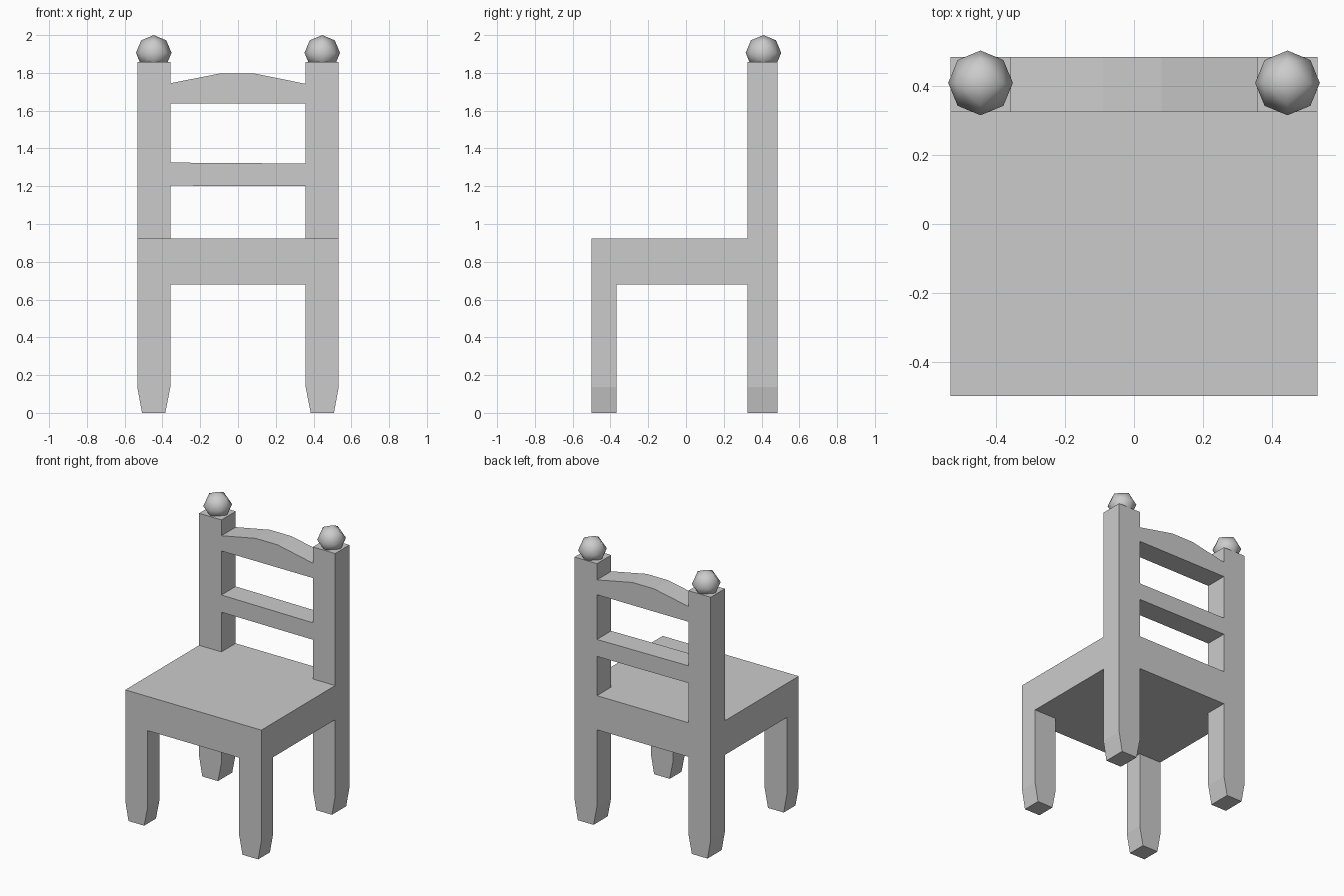
import bpy, bmesh
from itertools import product
from mathutils import Vector

if "Cube" in bpy.data.objects:
    bpy.data.objects.remove(bpy.data.objects["Cube"])


def finish(name, bm):
    bmesh.ops.recalc_face_normals(bm, faces=bm.faces)
    mesh = bpy.data.meshes.new(name)
    bm.to_mesh(mesh)
    bm.free()
    obj = bpy.data.objects.new(name, mesh)
    bpy.context.collection.objects.link(obj)
    return obj


def prism(name, profile, lo, hi, axis="y"):
    """Extrude an XZ profile along y, or an XY profile along z."""
    place = (lambda p: (p[0], lo, p[1])) if axis == "y" else (lambda p: (p[0], p[1], lo))
    offset = (0, hi - lo, 0) if axis == "y" else (0, 0, hi - lo)
    bm = bmesh.new()
    base = bm.faces.new([bm.verts.new(place(p)) for p in profile])
    top = bmesh.ops.extrude_face_region(bm, geom=[base], use_keep_orig=True)["geom"]
    bmesh.ops.translate(bm, vec=offset, verts=[v for v in top if isinstance(v, bmesh.types.BMVert)])
    return finish(name, bm)


def ball(name, center, radius):
    """Once-subdivided octahedron: axis points and edge midpoints on a sphere."""
    bm = bmesh.new()
    for p in product((-1, 0, 1), repeat=3):
        if sum(map(abs, p)) in (1, 2):
            bm.verts.new(Vector(center) + Vector(p).normalized() * radius)
    bmesh.ops.convex_hull(bm, input=bm.verts)
    for f in bm.faces:
        f.smooth = True
    return finish(name, bm)


W, IN = 0.533, 0.358            # outer and inner faces of the legs
FRONT, POST, BACK = -0.5, 0.326, 0.485
SEAT_LOW, SEAT_TOP, POST_TOP = 0.68, 0.922, 1.857

# Seat slab, notched around the back posts
prism("seat", [(-W, FRONT), (W, FRONT), (W, POST), (IN, POST), (IN, BACK),
               (-IN, BACK), (-IN, POST), (-W, POST)], SEAT_LOW, SEAT_TOP, "z")

# Legs, posts and ball finials on each side, feet tapered sideways only
for side, s in (("left", -1), ("right", 1)):
    def leg(top):
        return [(s * x, z) for x, z in ((0.385, 0), (0.508, 0), (W, 0.137),
                                        (W, top), (IN, top), (IN, 0.137))]
    prism("front_leg_" + side, leg(SEAT_LOW), FRONT, -0.368)
    prism("back_post_" + side, leg(POST_TOP), POST, BACK)
    ball("finial_" + side, (s * 0.446, 0.41, 1.906), 0.094)

# Back rails
prism("lower_rail", [(-IN, 1.203), (IN, 1.2), (IN, 1.32), (-IN, 1.325)], POST, BACK)
prism("crest_rail", [(-IN, 1.637), (IN, 1.637), (IN, 1.742), (0.08, 1.798),
                     (-0.09, 1.798), (-IN, 1.745)], POST, BACK)
